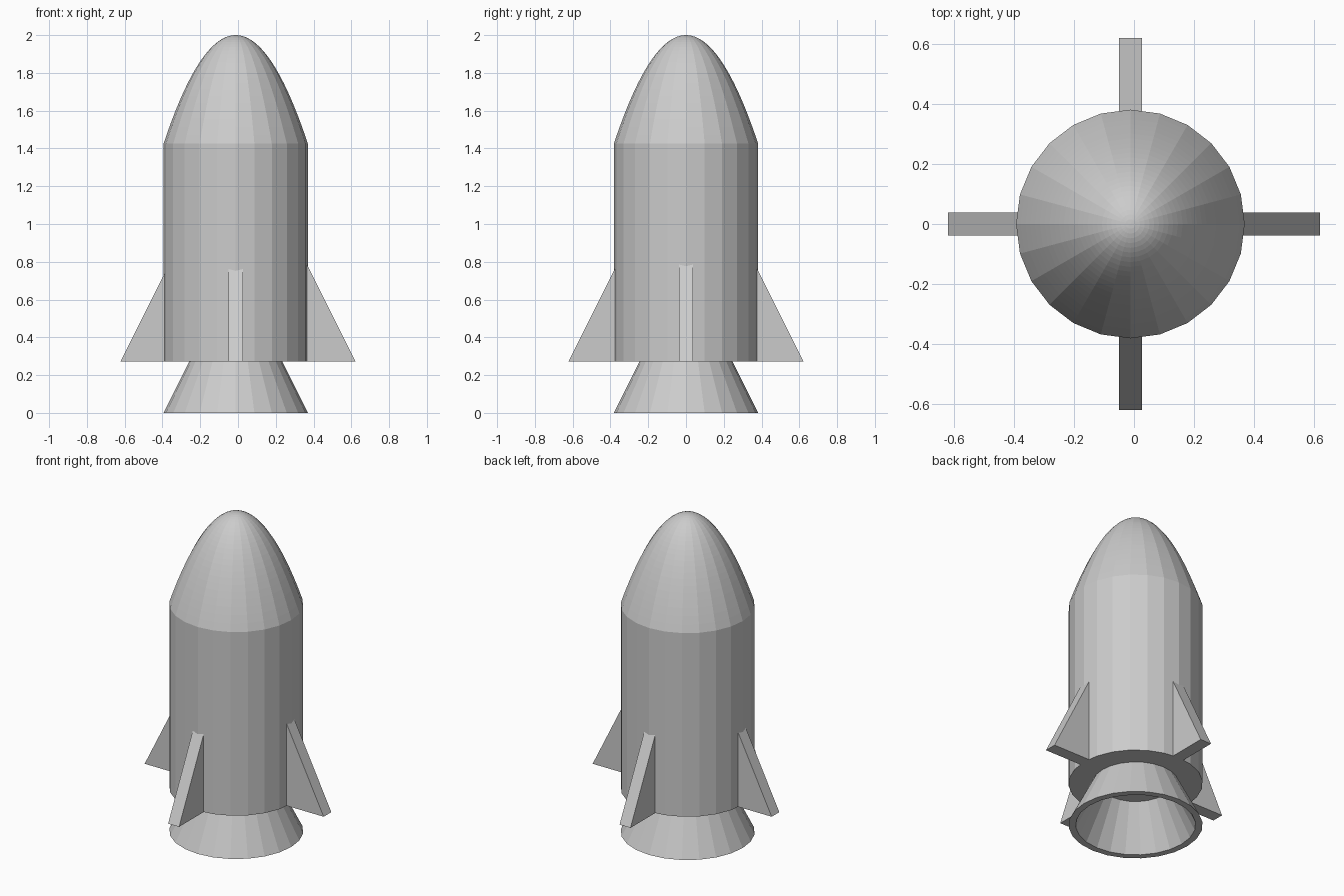
import bpy
import bmesh
from math import radians, sqrt
from mathutils import Matrix

cube = bpy.data.objects.get("Cube")
if cube:
    bpy.data.objects.remove(cube, do_unlink=True)

SIDES = 24
AXIS_X = -0.012      # the hull sits slightly off the fins' centre
RADIUS = 0.382
HULL_BASE = 0.272
HULL_TOP = 1.425
HEIGHT = 2.0


def add_object(name, bm):
    bmesh.ops.recalc_face_normals(bm, faces=bm.faces)
    mesh = bpy.data.meshes.new(name)
    bm.to_mesh(mesh)
    bm.free()
    obj = bpy.data.objects.new(name, mesh)
    bpy.context.collection.objects.link(obj)
    return obj


def lathe(name, profile):
    """Revolve (radius, height) points about the hull axis, flat shaded."""
    bm = bmesh.new()
    verts = [bm.verts.new((r, 0, z)) for r, z in profile]
    edges = [bm.edges.new(pair) for pair in zip(verts, verts[1:])]
    bmesh.ops.spin(bm, geom=verts + edges, cent=(0, 0, 0), axis=(0, 0, 1),
                   angle=radians(360), steps=SIDES, use_merge=True)
    bmesh.ops.remove_doubles(bm, verts=bm.verts, dist=0.0001)
    obj = add_object(name, bm)
    obj.location.x = AXIS_X
    return obj


def fin(name, angle, offset_x):
    """Triangular plate pointing along +x, turned about z."""
    tip, root, half = 0.622, 0.3, 0.038
    bm = bmesh.new()
    outline = [(root, HULL_BASE), (tip, HULL_BASE),
               (root, HULL_BASE + 2 * (tip - root))]
    face = bm.faces.new([bm.verts.new((x, -half, z)) for x, z in outline])
    extruded = bmesh.ops.extrude_face_region(bm, geom=[face])["geom"]
    bmesh.ops.translate(bm, vec=(0, 2 * half, 0),
                        verts=[v for v in extruded if isinstance(v, bmesh.types.BMVert)])
    bm.transform(Matrix.Translation((offset_x, 0, 0))
                 @ Matrix.Rotation(radians(angle), 4, "Z"))
    return add_object(name, bm)


# Hull: closed straight cylinder with a rounded parabolic nose
RINGS = 24
nose = [(RADIUS * (1 - i / RINGS), HEIGHT - (HEIGHT - HULL_TOP) * (1 - i / RINGS) ** 2)
        for i in range(RINGS + 1)]
lathe("hull", [(0, HULL_BASE), (RADIUS, HULL_BASE)] + nose)

# Nozzle: hollow flared cone, its throat hidden inside the hull
WALL = 0.04
THROAT = 0.38
lathe("nozzle", [(0, THROAT), (RADIUS - THROAT / 2, THROAT), (RADIUS, 0),
                 (RADIUS - WALL, 0), (RADIUS - WALL - THROAT / 2 + 0.01, THROAT - 0.02),
                 (0, THROAT - 0.02)])

# Four fins around the base
for name, angle, offset in (("left_fin", 0, 0), ("back_fin", 90, AXIS_X),
                            ("right_fin", 180, 0), ("front_fin", 270, AXIS_X)):
    fin(name, angle, offset)
